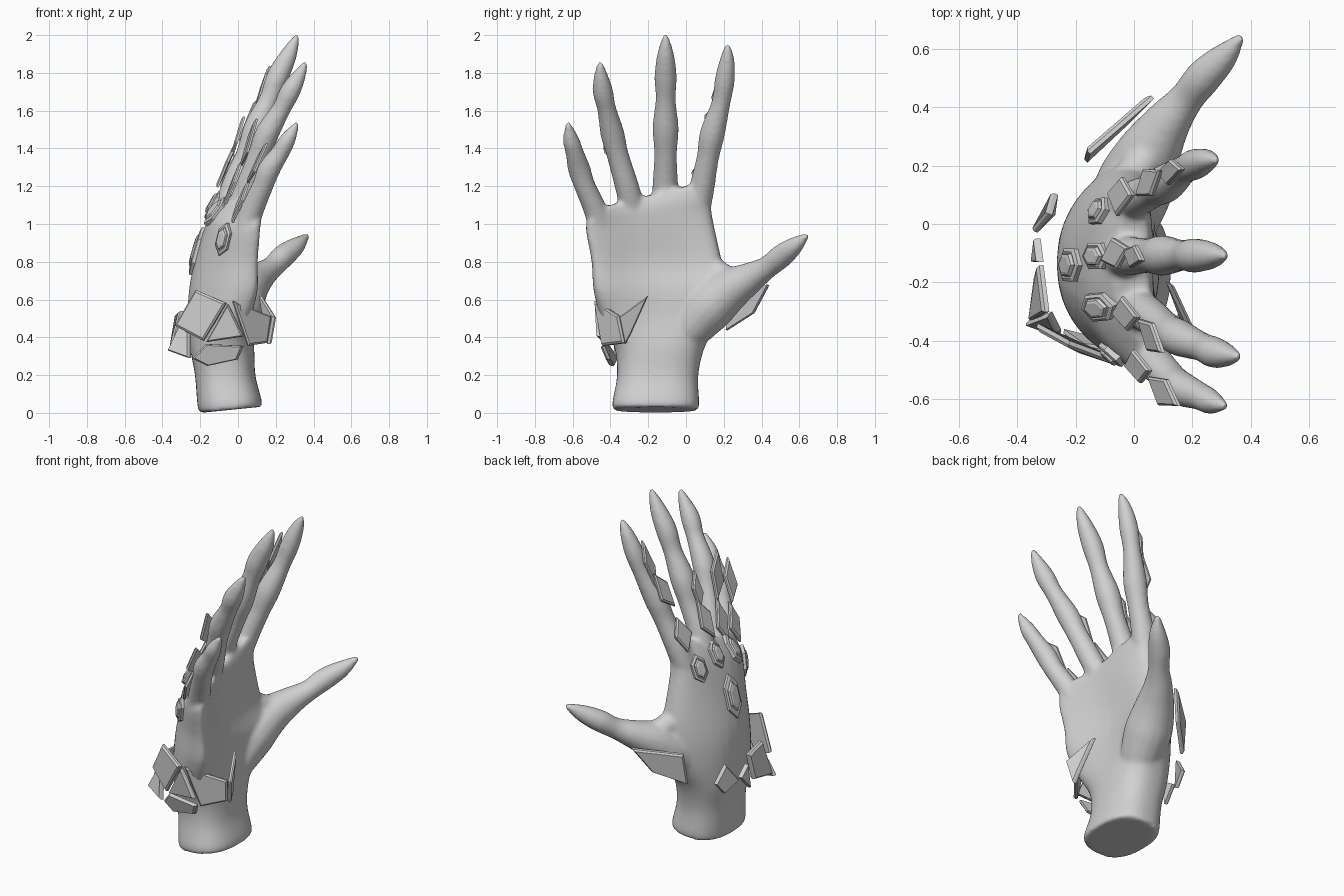
import bpy, bmesh, math
from mathutils import Vector
from mathutils.bvhtree import BVHTree

V = Vector
grey = bpy.data.materials.new("pale_grey")
grey.diffuse_color = (0.64, 0.64, 0.64, 1)


def add_object(name, bm):
    bmesh.ops.recalc_face_normals(bm, faces=bm.faces)
    me = bpy.data.meshes.new(name)
    bm.to_mesh(me)
    bm.free()
    me.materials.append(grey)
    ob = bpy.data.objects.new(name, me)
    bpy.context.collection.objects.link(ob)
    return ob


def loft(bm, rings):
    """Skin a stack of closed rings and cap both ends."""
    rows = [[bm.verts.new(p) for p in r] for r in rings]
    n = len(rows[0])
    for a, b in zip(rows, rows[1:]):
        for i in range(n):
            bm.faces.new((a[i], a[(i + 1) % n], b[(i + 1) % n], b[i]))
    bm.faces.new(rows[0][::-1])
    bm.faces.new(rows[-1])


def spline(pts, steps=8):
    """Catmull-Rom through tuples of any length."""
    p = [pts[0]] + list(pts) + [pts[-1]]
    out = []
    for a, b, c, d in zip(p, p[1:], p[2:], p[3:]):
        for s in range(steps):
            t = s / steps
            out.append([0.5 * (2 * k + (m - j) * t + (2 * j - 5 * k + 4 * m - n) * t * t
                               + (3 * k - j - 3 * m + n) * t ** 3)
                        for j, k, m, n in zip(a, b, c, d)])
    return out + [list(pts[-1])]


def tube(bm, pts):
    """Round limb from (x, y, z, radius) points."""
    s = spline(pts)
    rings = []
    for i, q in enumerate(s):
        d = (V(s[min(i + 1, len(s) - 1)][:3]) - V(s[max(i - 1, 0)][:3])).normalized()
        u = d.cross(V((1, 0, 0))).normalized()
        w = d.cross(u)
        rings.append([V(q[:3]) + q[3] * (u * math.cos(a) + w * math.sin(a))
                      for a in (k * math.tau / 16 for k in range(16))])
    loft(bm, rings)


# palm and wrist: z, centre y, half width, centre x, half thickness,
# cupping on the little finger side and thumb side, tilt in x, tilt in y
palm = [(0.02, -.16, .225, -.04, .165, 0, 0, .1, 0),
        (0.06, -.16, .23, -.045, .17, 0, 0, .08, 0),
        (0.20, -.15, .215, -.068, .16, 0, 0, 0, 0),
        (0.35, -.14, .24, -.085, .17, .01, .01, 0, 0),
        (0.50, -.135, .315, -.10, .165, .08, .08, 0, 0),
        (0.65, -.135, .355, -.10, .16, .14, .12, 0, 0),
        (0.80, -.155, .345, -.095, .135, .155, .08, 0, 0),
        (1.00, -.195, .335, -.055, .115, .135, .03, 0, .1),
        (1.09, -.195, .32, -.03, .095, .125, .025, 0, .2),
        (1.15, -.185, .275, -.01, .06, .11, .02, 0, .25)]
bm = bmesh.new()
rings = []
for z, yc, w, xc, th, cup, cup2, tx, ty in spline(palm, 4):
    ring = []
    for k in range(40):
        c, s = math.cos(k * math.tau / 40), math.sin(k * math.tau / 40)
        u = math.copysign(abs(c) ** 0.8, c)
        v = math.copysign(abs(s) ** 0.8, s)
        x, y = xc + th * v + (cup if u < 0 else cup2) * u * u, yc + w * u
        ring.append((x, y, z + tx * x + ty * (y + .2)))
    rings.append(ring)
loft(bm, rings)

# fingers and thumb, swelling at the joints
tube(bm, [(-.06, -.02, .75, .03), (-.05, .04, .98, .065), (-.005, .08, 1.17, .068), (.065, .115, 1.35, .06),
          (.11, .14, 1.48, .067), (.17, .185, 1.64, .051), (.21, .205, 1.76, .054), (.25, .218, 1.87, .04),
          (.285, .22, 1.95, .014)])
tube(bm, [(-.08, -.12, .75, .03), (-.07, -.11, 1.0, .065), (-.02, -.11, 1.2, .068), (.05, -.108, 1.37, .061),
          (.1, -.108, 1.51, .07), (.165, -.108, 1.66, .054), (.21, -.108, 1.78, .06), (.27, -.108, 1.9, .045),
          (.315, -.108, 2.003, .014)])
tube(bm, [(-.06, -.2, .75, .03), (-.03, -.26, .98, .065), (.04, -.305, 1.17, .065), (.11, -.36, 1.36, .059),
          (.155, -.39, 1.48, .064), (.23, -.42, 1.61, .051), (.275, -.44, 1.7, .055), (.32, -.45, 1.78, .04),
          (.36, -.455, 1.858, .014)])
tube(bm, [(-.02, -.34, .65, .03), (.01, -.42, .88, .065), (.07, -.475, 1.06, .063), (.13, -.535, 1.2, .057),
          (.165, -.565, 1.29, .06), (.225, -.59, 1.38, .049), (.265, -.61, 1.45, .043), (.315, -.625, 1.537, .014)])
tube(bm, [(-.1, -.12, .28, .04), (-.04, -.02, .40, .10), (-.005, .11, .55, .135), (.045, .23, .65, .115),
          (.11, .34, .715, .084), (.18, .43, .77, .061), (.24, .505, .83, .063), (.31, .575, .885, .048),
          (.37, .645, .943, .014)])
# web between thumb and index finger
tube(bm, [(-.05, -.04, .74, .08), (-.02, .12, .76, .07), (.03, .21, .72, .065), (.08, .29, .71, .05)])
hand = add_object("hand", bm)
m = hand.modifiers.new("fuse", 'REMESH')
m.mode, m.voxel_size, m.use_smooth_shade = 'VOXEL', 0.011, True
m = hand.modifiers.new("soften", 'SMOOTH')
m.factor, m.iterations = 0.5, 14

deps = bpy.context.evaluated_depsgraph_get()
skin = BVHTree.FromObject(hand, deps)


def plate(name, pts, out, thick=.02, inset=.85):
    """Flat shard: outline extruded along 'out' with a smaller, bevelled face."""
    pts = [V(p) for p in pts]
    c = sum(pts, V()) / len(pts)
    o = V(out).normalized() * thick
    b = bmesh.new()
    loft(b, [pts, [p + o * .6 for p in pts], [c + (p - c) * inset + o for p in pts]])
    add_object(name, b)


def on_skin(pos, axis):
    """Surface point with along, across and outward directions."""
    loc, n, _, _ = skin.find_nearest(V(pos))
    a = V(axis)
    a = (a - n * a.dot(n)).normalized()
    return loc, a, n.cross(a), n


# faceted gems over the knuckles and the back of the hand
for i, (pos, r, h) in enumerate([((-.15, .055, 1.08), .052, .085), ((-.14, -.11, 1.11), .052, .085),
                                 ((-.11, -.28, 1.06), .055, .09), ((-.07, -.44, .92), .05, .09),
                                 ((-.23, -.14, .86), .065, .13)]):
    loc, a, s, n = on_skin(pos, (.3, (pos[1] + .11) * .4, 1))
    b = bmesh.new()
    loft(b, [[loc + n * d + f * (a * h * math.sin(t) + s * r * math.cos(t))
              for t in (math.pi / 6 + k * math.pi / 3 for k in range(6))]
             for d, f in ((-.012, 1), (.012, 1), (.018, .8), (.016, .7), (.026, .62), (.03, .45))])
    add_object("knuckle_gem_%d" % (i + 1), b)

# long shards along the backs of the fingers: position, lean in y, length, width
shards = [((-.08, .1, 1.3), .25, .2, .12), ((.04, .14, 1.55), .2, .24, .1), ((.1, .17, 1.71), .2, .28, .075),
          ((-.07, -.1, 1.31), 0, .24, .1), ((.01, -.11, 1.46), 0, .22, .075),
          ((-.03, -.31, 1.21), -.25, .25, .1), ((.07, -.385, 1.43), -.25, .28, .11),
          ((.01, -.49, 1.12), -.3, .23, .1), ((.11, -.575, 1.32), -.25, .25, .1)]
for i, (pos, lean, l, w) in enumerate(shards):
    loc, a, s, n = on_skin(pos, (.4, lean, 1))
    n = (n + V((-1, lean * .5, .35)).normalized()).normalized()
    a = (a - n * a.dot(n)).normalized()
    s = n.cross(a)
    g = 1 if i % 2 else -1
    kite = [loc + n * .008 + a * l * p + s * w * q * g
            for p, q in ((-.5, -.25), (-.15, .55), (.5, .2), (.1, -.5))]
    plate("finger_shard_%d" % (i + 1), kite, n, .018)

# broken cuff around the wrist
cuff = [
    ("cuff_side", [(-.22, -.40, .65), (-.06, -.46, .58), (-.18, -.42, .38), (-.33, -.34, .46)], (-.3, -1, .1)),
    ("cuff_wedge", [(-.05, -.46, .575), (.03, -.45, .405), (-.165, -.42, .375)], (-.2, -1, 0)),
    ("cuff_front", [(-.03, -.47, .59), (.17, -.34, .51), (.15, -.31, .37), (.05, -.43, .355)], (.4, -1, .1)),
    ("cuff_palm", [(.18, -.35, .51), (.11, -.2, .62), (.15, -.29, .42), (.155, -.32, .365)], (1, -.2, -.1)),
    ("cuff_low", [(-.17, -.41, .365), (.03, -.43, .355), (0, -.4, .285), (-.16, -.38, .25), (-.24, -.36, .29)], (-.1, -1, -.1)),
    ("cuff_corner", [(-.28, -.3, .5), (-.36, -.33, .33), (-.25, -.37, .29), (-.25, -.36, .43)], (-.7, -.7, 0)),
    ("cuff_back", [(-.31, -.14, .52), (-.29, -.3, .54), (-.34, -.33, .34), (-.32, -.18, .36)], (-1, -.15, 0)),
    ("cuff_sliver", [(-.32, -.05, .42), (-.31, -.13, .47), (-.33, -.13, .33)], (-1, 0, 0)),
    ("cuff_diamond", [(-.26, .10, .42), (-.28, .03, .52), (-.33, -.03, .42), (-.27, .03, .34)], (-1, .4, 0)),
    ("thumb_plate", [(.07, .43, .68), (-.15, .24, .63), (-.16, .21, .44), (-.01, .35, .53)], (-.65, .65, -.2)),
]
for name, pts, out in cuff:
    plate(name, pts, out, .025, .9)
